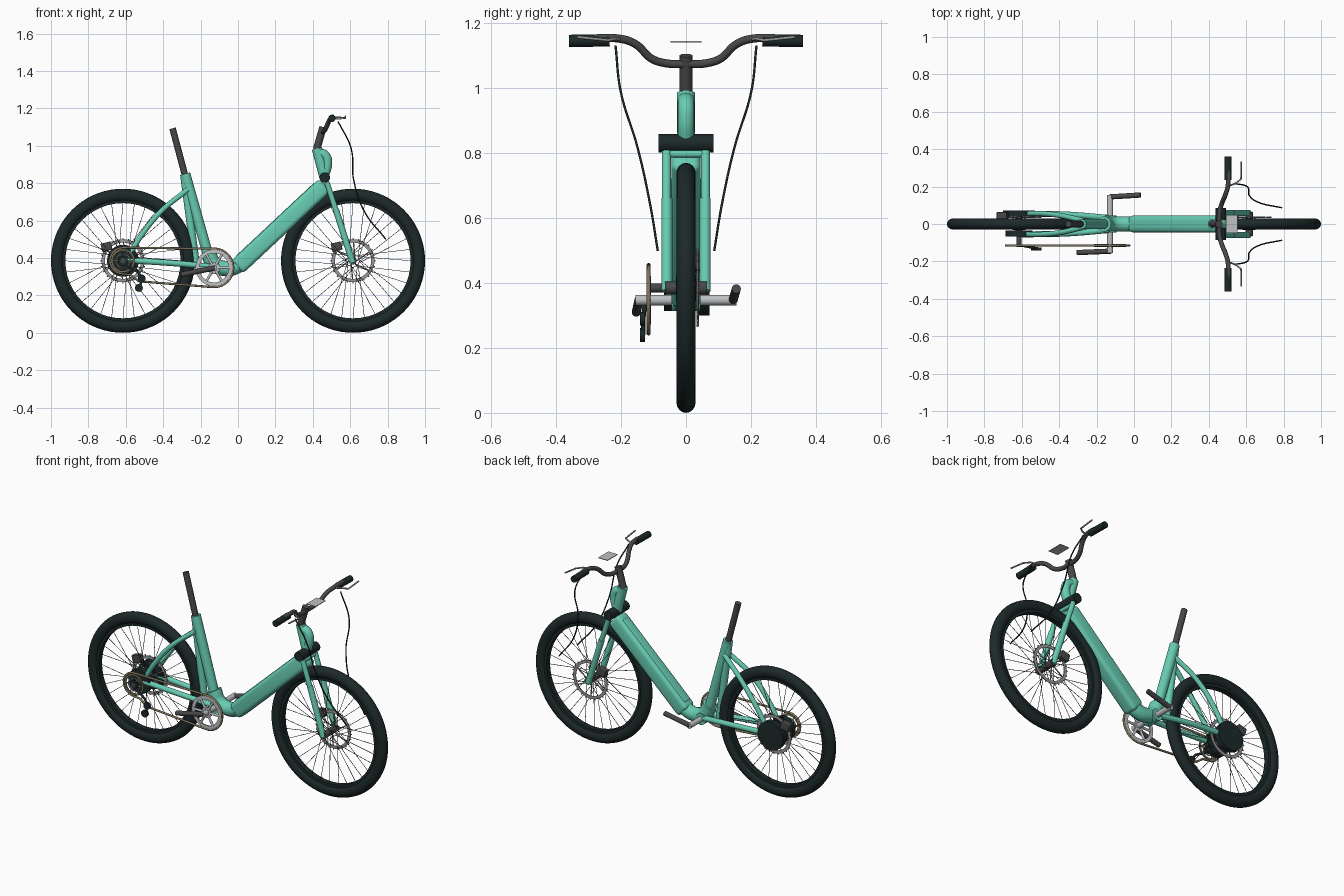
import bpy, bmesh, math
from math import sin, cos, pi, radians
from mathutils import Vector

if "Cube" in bpy.data.objects:
    bpy.data.objects.remove(bpy.data.objects["Cube"])


def material(name, rgb):
    m = bpy.data.materials.new(name)
    m.use_nodes = True
    m.diffuse_color = (*rgb, 1)
    m.node_tree.nodes["Principled BSDF"].inputs["Base Color"].default_value = (*rgb, 1)
    return m


MINT = material("mint paint", (0.14, 0.61, 0.45))
RUBBER = material("black rubber", (0.012, 0.022, 0.022))
DARK = material("dark metal", (0.065, 0.065, 0.067))
SILVER = material("silver metal", (0.52, 0.53, 0.54))
STEEL = material("brushed steel", (0.32, 0.32, 0.32))
CHAIN = material("chain bronze", (0.21, 0.175, 0.11))


def finish(name, mesh, mat, angle=35):
    ob = bpy.data.objects.new(name, mesh)
    bpy.context.collection.objects.link(ob)
    mesh.materials.clear()
    mesh.materials.append(mat)
    bpy.ops.object.select_all(action="DESELECT")
    ob.select_set(True)
    bpy.context.view_layer.objects.active = ob
    bpy.ops.object.shade_smooth_by_angle(angle=radians(angle))
    return ob


def tubes(name, paths, r, mat, curved=False, closed=False, detail=6):
    """Round tubes along one or more point lists, as one mesh."""
    cu = bpy.data.curves.new(name, "CURVE")
    cu.dimensions = "3D"
    cu.bevel_depth, cu.bevel_resolution, cu.use_fill_caps = r, detail, True
    cu.resolution_u = 10
    for pts in paths:
        if curved:
            s = cu.splines.new("BEZIER")
            s.bezier_points.add(len(pts) - 1)
            for b, p in zip(s.bezier_points, pts):
                b.co = p
                b.handle_left_type = b.handle_right_type = "AUTO"
        else:
            s = cu.splines.new("POLY")
            s.points.add(len(pts) - 1)
            for q, p in zip(s.points, pts):
                q.co = (*p, 1)
        s.use_cyclic_u = closed
    tmp = bpy.data.objects.new("temp_path", cu)
    bpy.context.collection.objects.link(tmp)
    dg = bpy.context.evaluated_depsgraph_get()
    mesh = bpy.data.meshes.new_from_object(tmp.evaluated_get(dg))
    bpy.data.objects.remove(tmp)
    # Weld the end caps so they shade as clean flat discs
    bm = bmesh.new()
    bm.from_mesh(mesh)
    bmesh.ops.remove_doubles(bm, verts=bm.verts, dist=1e-5)
    bmesh.ops.recalc_face_normals(bm, faces=bm.faces)
    bm.to_mesh(mesh)
    bm.free()
    return finish(name, mesh, mat, 65)


def mirrored(pts):
    return [pts, [(x, -y, z) for x, y, z in pts]]


def lathe(name, center, profile, mat, steps=48):
    """Closed (radius, y) profile turned about a crosswise axis."""
    bm = bmesh.new()
    vs = [bm.verts.new((r, y, 0)) for r, y in profile]
    edges = [bm.edges.new((vs[i - 1], vs[i])) for i in range(len(vs))]
    bmesh.ops.spin(bm, geom=vs + edges, cent=(0, 0, 0), axis=(0, 1, 0),
                   angle=2 * pi, steps=steps, use_merge=True)
    bmesh.ops.remove_doubles(bm, verts=bm.verts, dist=1e-5)
    bmesh.ops.recalc_face_normals(bm, faces=bm.faces)
    bmesh.ops.translate(bm, verts=bm.verts, vec=center)
    mesh = bpy.data.meshes.new(name)
    bm.to_mesh(mesh)
    bm.free()
    return finish(name, mesh, mat)


def disc(name, x, z, r_in, r_out, y0, y1, mat):
    return lathe(name, (x, 0, z), [(r_in, y0), (r_out, y0), (r_out, y1), (r_in, y1)], mat)


def box(name, center, size, mat, tilt=0, bevel=0.004):
    bm = bmesh.new()
    bmesh.ops.create_cube(bm, size=1)
    bmesh.ops.scale(bm, vec=size, verts=bm.verts)
    if bevel:
        bmesh.ops.bevel(bm, geom=bm.edges[:], offset=bevel, segments=4,
                        affect="EDGES", profile=0.5)
    mesh = bpy.data.meshes.new(name)
    bm.to_mesh(mesh)
    bm.free()
    ob = finish(name, mesh, mat)
    ob.location, ob.rotation_euler = center, (0, -tilt, 0)
    return ob


def polar(x, y, z, r, a):
    return (x + r * cos(a), y, z + r * sin(a))


def spread(x, y, z, r0, r1, count, lean=0.0):
    """Evenly turned short bars between two radii."""
    return [[polar(x, y, z, r0, a), polar(x, y, z, r1, a + lean)]
            for a in (k * 2 * pi / count for k in range(count))]


# Wheels: tyre, rim, spokes, brake disc and caliper
AX, AZ, R = 0.615, 0.385, 0.385
for label, x in (("rear", -AX), ("front", AX)):
    tyre = [(R - 0.034 + 0.034 * cos(a), 0.03 * sin(a))
            for a in (k * 2 * pi / 16 for k in range(16))]
    lathe(label + "_tyre", (x, 0, AZ), tyre, RUBBER, 72)
    disc(label + "_rim", x, AZ, 0.308, 0.335, -0.017, 0.017, RUBBER)
    spokes = []
    for k in range(32):
        a, side = k * 2 * pi / 32, 1 if k % 2 else -1
        lean = 0.9 if k % 4 < 2 else -0.9
        spokes.append([polar(x, side * 0.03, AZ, 0.03, a + lean), polar(x, 0, AZ, 0.312, a)])
    tubes(label + "_spokes", spokes, 0.0015, DARK, detail=1)
    disc(label + "_hub", x, AZ, 0, 0.02, -0.065, 0.065, DARK)
    disc(label + "_brake_disc", x, AZ, 0.097, 0.115, 0.034, 0.038, STEEL)
    tubes(label + "_disc_arms", spread(x, 0.036, AZ, 0.02, 0.1, 6, 0.5), 0.0035, STEEL, detail=2)
    tubes(label + "_disc_teeth", spread(x, 0.036, AZ, 0.11, 0.121, 24), 0.0035, STEEL, detail=1)
    box(label + "_brake_caliper", (x - 0.088, 0.045, AZ + 0.075),
        (0.055, 0.036, 0.045), DARK, tilt=0.25)

# Hub motor and rear sprocket
disc("hub_motor", -AX, AZ, 0, 0.085, 0.04, 0.072, RUBBER)
disc("freewheel_body", -AX, AZ, 0, 0.072, -0.068, -0.035, RUBBER)
disc("rear_axle", -AX, AZ, 0, 0.014, -0.122, -0.06, DARK)
disc("sprocket_core", -AX, AZ, 0, 0.026, -0.12, -0.112, RUBBER)
disc("sprocket_ring", -AX, AZ, 0.053, 0.064, -0.119, -0.112, CHAIN)
disc("sprocket_inner_ring", -AX, AZ, 0.034, 0.04, -0.117, -0.113, STEEL)
tubes("sprocket_arms", spread(-AX, -0.115, AZ, 0.02, 0.056, 6), 0.003, STEEL, detail=2)

# Main frame: battery tube, bottom bend, seat tube, stays
lo, hi = Vector((-0.005, 0, 0.35)), Vector((0.465, 0, 0.79))
along = hi - lo
tilt = math.atan2(along.z, along.x)
mid = (lo + hi) / 2
box("down_tube", mid, (along.length, 0.09, 0.092), MINT, tilt, 0.022)
up = Vector((-sin(tilt), 0, cos(tilt)))
box("battery_cover", mid + up * 0.043, (along.length * 0.88, 0.05, 0.012), MINT, tilt)
tubes("bottom_bend", [[(0.03, 0, 0.385), (-0.02, 0, 0.35), (-0.08, 0, 0.345),
                       (-0.13, 0, 0.37), (-0.16, 0, 0.43)]], 0.041, MINT, True)
tubes("seat_tube", [[(-0.283, 0, 0.85), (-0.15, 0, 0.38)]], 0.028, MINT)
tubes("seat_tube_brace", [[(-0.288, 0, 0.84), (-0.225, 0, 0.365)]], 0.021, MINT)
tubes("seat_post", [[(-0.35, 0, 1.093), (-0.28, 0, 0.83)]], 0.0175, DARK)
tubes("seat_stays", mirrored([(-0.27, 0.018, 0.765), (-0.41, 0.048, 0.65),
                              (-0.52, 0.056, 0.515), (-0.585, 0.054, 0.41)]),
      0.014, MINT, True)
tubes("chain_stays", mirrored([(-0.6, 0.056, 0.388), (-0.35, 0.05, 0.372),
                               (-0.13, 0.032, 0.352)]), 0.016, MINT, True)

# Head tube with front bulge, crosswise lamp, fork
tubes("head_tube", [[(0.422, 0, 0.985), (0.462, 0, 0.835)]], 0.028, MINT)
tubes("head_bulge", [[(0.43, 0, 0.965), (0.468, 0, 0.945), (0.477, 0, 0.9),
                      (0.462, 0, 0.845)]], 0.026, MINT, True)
disc("front_lamp", 0.464, 0.83, 0, 0.028, -0.085, 0.085, RUBBER)
tubes("fork_crown", [[(0.476, -0.06, 0.797), (0.476, 0.06, 0.797)]], 0.011, MINT)
tubes("fork_legs", mirrored([(0.475, 0.06, 0.805), (0.61, 0.06, 0.39)]), 0.0145, MINT)
tubes("fork_sliders", mirrored([(0.523, 0.059, 0.66), (0.613, 0.059, 0.375)]), 0.017, MINT)

# Stem, handlebar, grips, levers, display
tubes("stem", [[(0.42, 0, 0.98), (0.455, 0, 1.1)]], 0.02, DARK)
half = [(0.457, 0.06, 1.076), (0.468, 0.105, 1.09), (0.488, 0.155, 1.135),
        (0.502, 0.205, 1.152), (0.502, 0.35, 1.146)]
bar = [(x, -y, z) for x, y, z in reversed(half)] + [(0.455, 0, 1.074)] + half
tubes("handlebar", [bar], 0.0125, DARK, True)
tubes("grips", mirrored([(0.502, 0.235, 1.147), (0.502, 0.36, 1.145)]), 0.019, RUBBER)
tubes("brake_levers", mirrored([(0.51, 0.205, 1.15), (0.54, 0.215, 1.152),
                                (0.572, 0.24, 1.147), (0.574, 0.335, 1.157)]),
      0.0045, STEEL)
tubes("brake_cables", mirrored([(0.535, 0.217, 1.13), (0.605, 0.2, 0.985),
                                (0.618, 0.15, 0.82), (0.675, 0.112, 0.65),
                                (0.79, 0.087, 0.5)]), 0.0037, RUBBER, True, detail=2)
box("display", (0.523, 0, 1.143), (0.062, 0.096, 0.004), SILVER, 0, 0)

# Crankset: axle, chainring, crank arms
CX, CZ = -0.128, 0.347
disc("crank_axle", CX, CZ, 0, 0.016, -0.155, 0.155, SILVER)
disc("bottom_bracket", CX, CZ, 0, 0.034, -0.045, 0.045, MINT)
disc("chainring", CX, CZ, 0.078, 0.099, -0.119, -0.111, SILVER)
disc("chainring_core", CX, CZ, 0, 0.032, -0.119, -0.111, SILVER)
tubes("chainring_arms", spread(CX, -0.115, CZ, 0.02, 0.085, 6), 0.007, SILVER)
tubes("crank_arms", [[(CX, 0.145, CZ), (0.035, 0.155, 0.382)],
                     [(CX + 0.005, -0.145, CZ), (-0.305, -0.153, 0.31)]], 0.014, DARK)

# Chain loop and derailleur
Y = -0.115
loop = [polar(-AX, Y, AZ, 0.07, radians(a)) for a in range(90, 261, 17)]
loop += [(-0.575, Y, 0.31), (-0.53, Y, 0.275)]
loop += [polar(CX, Y, CZ, 0.103, radians(a)) for a in range(-95, 96, 10)]
tubes("chain", [loop], 0.0062, CHAIN, closed=True, detail=3)
tubes("derailleur_arm", [[(-0.6, -0.115, 0.36), (-0.535, -0.128, 0.325),
                          (-0.51, -0.132, 0.285), (-0.53, -0.132, 0.24)]], 0.007, RUBBER)
for i, (x, z) in enumerate(((-0.515, 0.29), (-0.53, 0.24))):
    disc("derailleur_wheel_%d" % (i + 1), x, z, 0, 0.021, -0.141, -0.126, RUBBER)
